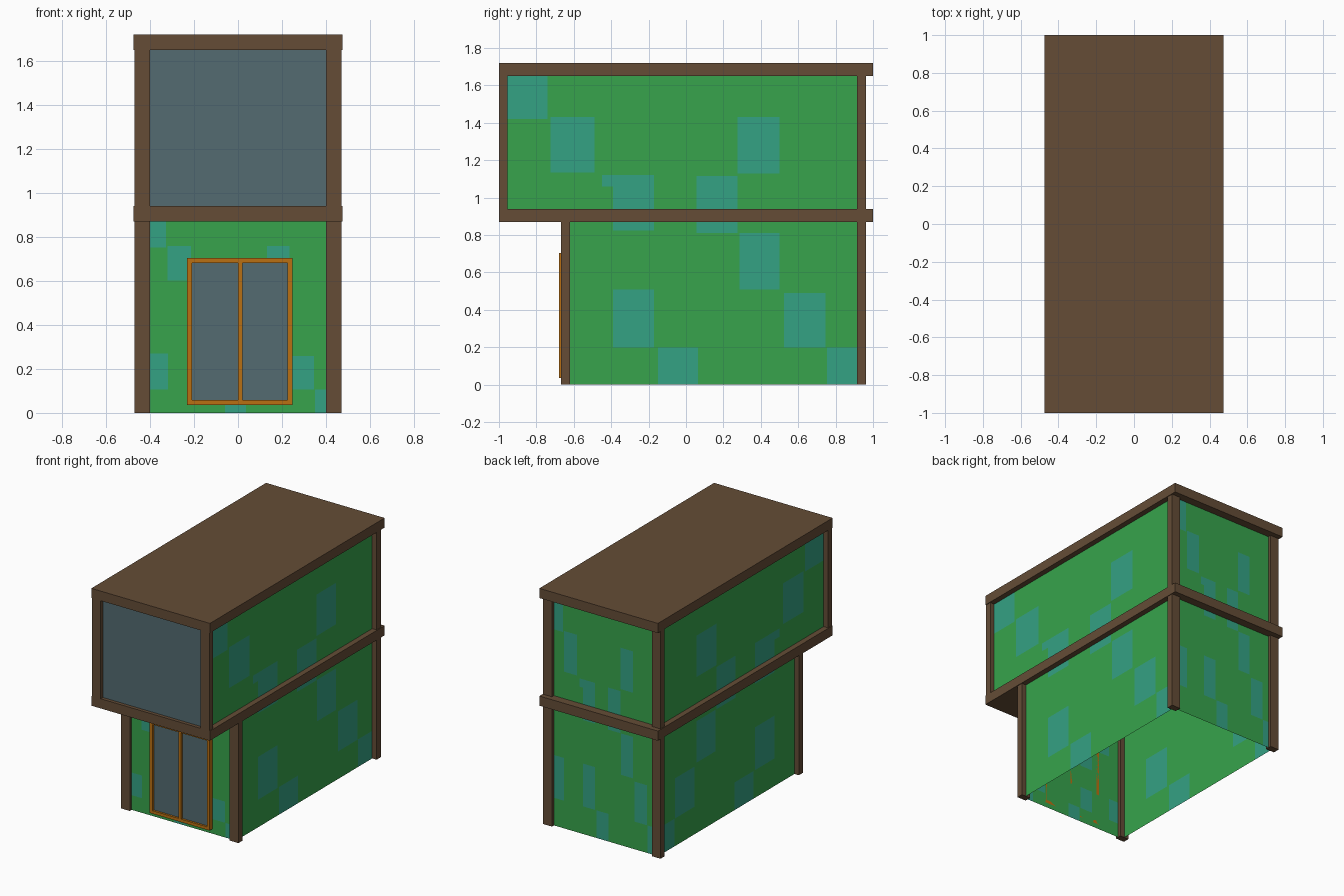
import bpy, bmesh

if "Cube" in bpy.data.objects:
    bpy.data.objects.remove(bpy.data.objects["Cube"])


def material(name, rgb):
    m = bpy.data.materials.new(name)
    m.diffuse_color = (*rgb, 1)
    m.use_nodes = True
    m.node_tree.nodes["Principled BSDF"].inputs["Base Color"].default_value = m.diffuse_color
    return m


BROWN = material("brown timber", (0.128, 0.073, 0.037))
GREEN = material("green wall", (0.038, 0.37, 0.072))
TEAL = material("teal patch", (0.034, 0.36, 0.23))
GLASS = material("grey glass", (0.087, 0.145, 0.164))
ORANGE = material("orange frame", (0.49, 0.16, 0.006))


def finish(name, bm, *mats):
    me = bpy.data.meshes.new(name)
    bm.to_mesh(me)
    bm.free()
    for m in mats:
        me.materials.append(m)
    ob = bpy.data.objects.new(name, me)
    bpy.context.collection.objects.link(ob)
    return ob


def box(name, x, y, z, mat):
    bm = bmesh.new()
    bmesh.ops.create_cube(bm, size=1)
    for v in bm.verts:
        for i, (a, b) in enumerate((x, y, z)):
            v.co[i] = b if v.co[i] > 0 else a
    return finish(name, bm, mat)


def pane(name, x0, x1, y, z0, z1):
    bm = bmesh.new()
    bm.faces.new([bm.verts.new((x, y, z)) for x, z in
                  ((x0, z0), (x1, z0), (x1, z1), (x0, z1))])
    return finish(name, bm, GLASS)


# Patch pattern, measured on the side wall: y0, y1, z0, z1
PATCHES = [
    (-0.96, -0.74, 1.42, 1.66), (-0.725, -0.49, 1.135, 1.43),
    (-0.39, -0.17, 0.825, 1.12), (-0.45, -0.39, 1.06, 1.12),
    (0.055, 0.275, 0.81, 1.115), (0.275, 0.5, 1.13, 1.43),
    (0.285, 0.5, 0.51, 0.81), (-0.39, -0.17, 0.2, 0.51),
    (-0.15, 0.065, 0, 0.2), (0.525, 0.745, 0.2, 0.49),
    (0.755, 0.96, 0, 0.2), (-0.93, -0.72, 0.2, 0.51)]
X, YB, YF, YW = 0.435, 0.94, -0.645, -0.975


def wall(name, place, u0, u1, v0, v1, vs=1.0, flip=False):
    """Thin sheet cut along the patch edges; place maps (u, v) to a point."""
    rects = [(a, b, c * vs, d * vs) for a, b, c, d in PATCHES]
    us = sorted({u0, u1} | {u for r in rects for u in r[:2] if u0 < u < u1})
    zs = sorted({v0, v1} | {v for r in rects for v in r[2:] if v0 < v < v1})
    bm = bmesh.new()
    grid = [[bm.verts.new(place(u, v)) for v in zs] for u in us]
    for i in range(len(us) - 1):
        for j in range(len(zs) - 1):
            f = bm.faces.new((grid[i][j], grid[i + 1][j],
                              grid[i + 1][j + 1], grid[i][j + 1]))
            u, v = (us[i] + us[i + 1]) / 2, (zs[j] + zs[j + 1]) / 2
            f.material_index = int(any(a < u < b and c < v < d for a, b, c, d in rects))
            if flip:
                f.normal_flip()
    return finish(name, bm, GREEN, TEAL)


def across(u):  # side pattern squeezed onto the narrow walls
    return -X + (u - YW) * 2 * X / (YB - YW)


# Roof and floor slabs
box("roof_slab", (-0.475, 0.475), (-1, 1), (1.65, 1.72), BROWN)
box("floor_slab", (-0.475, 0.475), (-1, 1), (0.87, 0.94), BROWN)

# Corner posts
for s, side in ((-1, "left"), (1, "right")):
    x = sorted((s * 0.4, s * 0.47))
    box(f"lower_front_post_{side}", x, (-0.667, -0.62), (0, 0.87), BROWN)
    box(f"upper_front_post_{side}", x, (-1, -0.955), (0.94, 1.65), BROWN)
    box(f"lower_back_post_{side}", x, (0.915, 0.963), (0, 0.87), BROWN)
    box(f"upper_back_post_{side}", x, (0.915, 0.963), (0.94, 1.65), BROWN)
    # Side walls
    wall(f"lower_wall_{side}", lambda u, v: (s * X, u, v), YF, YB, 0, 0.87, flip=s < 0)
    wall(f"upper_wall_{side}", lambda u, v: (s * X, u, v), YW, YB, 0.94, 1.65, flip=s < 0)

# Back and front walls
wall("lower_back_wall", lambda u, v: (-across(u), YB, v), YW, YB, 0, 0.87)
wall("upper_back_wall", lambda u, v: (-across(u), YB, v), YW, YB, 0.94, 1.65)
wall("lower_front_wall", lambda u, v: (across(u), YF, v), YW, YB, 0, 0.87, vs=0.53)

# Large upper window
pane("upper_window", -X, X, YW, 0.94, 1.65)

# Double door: frame bars and two glass panes
DY = (-0.68, YF)
for n, x in (("left", (-0.232, -0.209)), ("middle", (0.0, 0.021)), ("right", (0.226, 0.248))):
    box(f"door_frame_{n}", x, DY, (0.058, 0.682), ORANGE)
box("door_frame_bottom", (-0.232, 0.248), DY, (0.036, 0.058), ORANGE)
box("door_frame_top", (-0.232, 0.248), DY, (0.682, 0.705), ORANGE)
pane("door_glass_left", -0.209, 0.0, -0.665, 0.058, 0.682)
pane("door_glass_right", 0.021, 0.226, -0.665, 0.058, 0.682)
